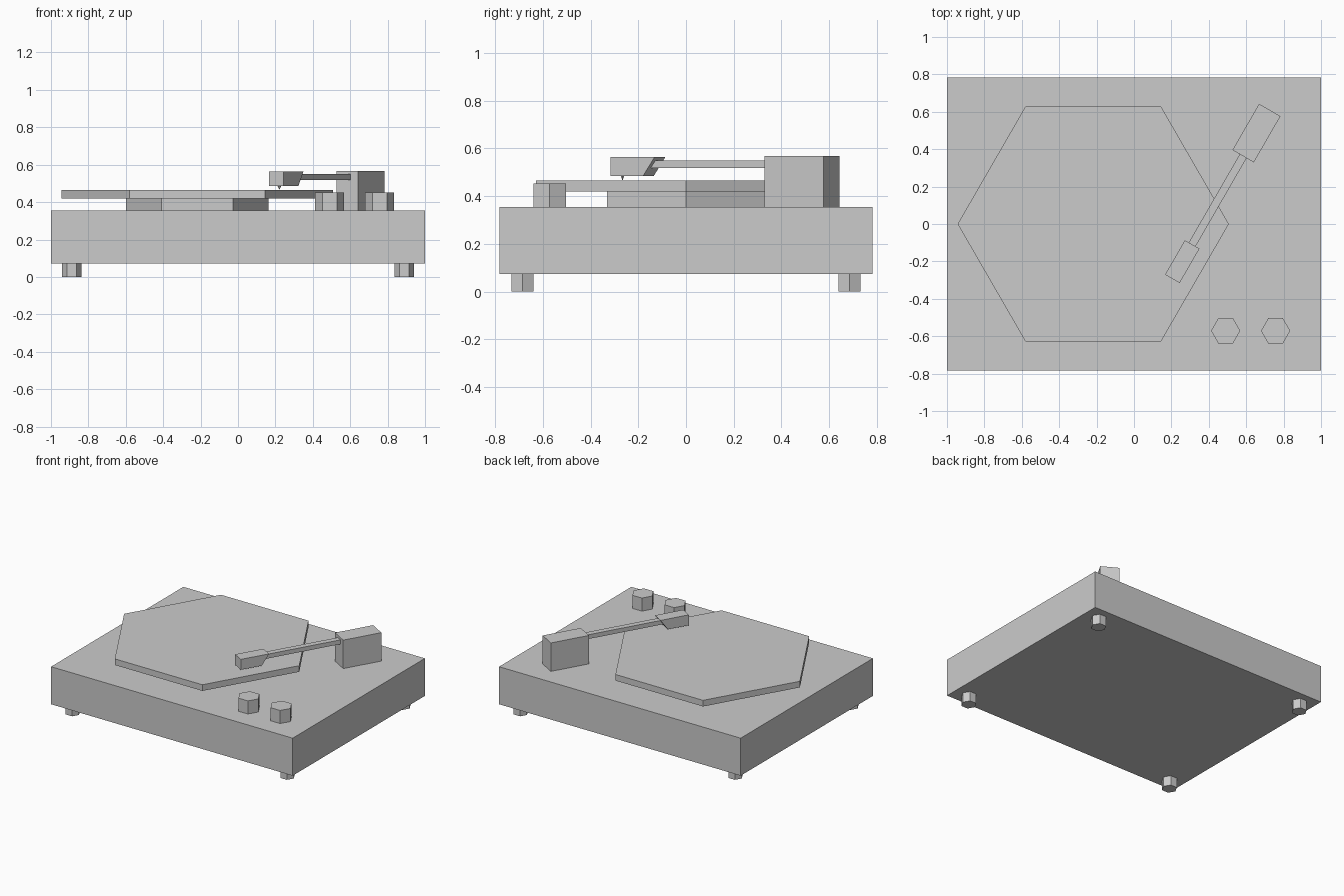
import bpy, bmesh
from math import radians
from mathutils import Matrix, Vector

if "Cube" in bpy.data.objects:
    bpy.data.objects.remove(bpy.data.objects["Cube"])

# Tonearm local frame: +x runs along the arm from stylus to pivot
ARM = Matrix.Translation((0.205, -0.293, 0)) @ Matrix.Rotation(radians(60), 4, 'Z')


def finish(name, bm, matrix=Matrix.Identity(4)):
    bmesh.ops.transform(bm, matrix=matrix, verts=bm.verts)
    bmesh.ops.recalc_face_normals(bm, faces=bm.faces)
    mesh = bpy.data.meshes.new(name)
    bm.to_mesh(mesh)
    bm.free()
    obj = bpy.data.objects.new(name, mesh)
    bpy.context.collection.objects.link(obj)
    return obj


def box(name, lo, hi, matrix=Matrix.Identity(4)):
    bm = bmesh.new()
    bmesh.ops.create_cube(bm, size=1)
    lo, hi = Vector(lo), Vector(hi)
    size = Matrix.Diagonal((*(hi - lo), 1))
    return finish(name, bm, matrix @ Matrix.Translation((lo + hi) / 2) @ size)


def hex_prism(name, x, y, r, z0, z1, r_bottom=None):
    bm = bmesh.new()
    bmesh.ops.create_cone(bm, cap_ends=True, segments=6, depth=z1 - z0,
                          radius1=r if r_bottom is None else r_bottom, radius2=r)
    # put a corner on the x axis
    place = Matrix.Translation((x, y, (z0 + z1) / 2)) @ Matrix.Rotation(radians(90), 4, 'Z')
    return finish(name, bm, place)


# Plinth and feet
box("plinth", (-1, -0.782, 0.073), (1, 0.782, 0.354))
for side, sx in (("left", -1), ("right", 1)):
    for end, sy in (("front", -1), ("back", 1)):
        hex_prism(f"{end}_{side}_foot", sx * 0.889, sy * 0.685, 0.053, 0, 0.073)

# Platter on its hub
hex_prism("platter_hub", -0.218, 0, 0.382, 0.354, 0.42)
hex_prism("platter", -0.218, 0, 0.725, 0.42, 0.466)

# Control knobs
for side, x in (("left", 0.49), ("right", 0.757)):
    hex_prism(f"{side}_knob", x, -0.571, 0.078, 0.354, 0.452)

# Tonearm pivot block and arm
box("tonearm_pivot", (0.757, -0.066, 0.354), (1.042, 0.066, 0.567), ARM)
box("tonearm", (0.18, -0.021, 0.518), (0.78, 0.021, 0.55), ARM)

# Headshell: side profile with slanted back, extruded across its width
bm = bmesh.new()
profile = [(0, 0.485), (0.157, 0.485), (0.212, 0.563), (0, 0.563)]
face = bm.faces.new([bm.verts.new((x, -0.045, z)) for x, z in profile])
ext = bmesh.ops.extrude_face_region(bm, geom=[face])
bmesh.ops.translate(bm, vec=(0, 0.09, 0),
                    verts=[v for v in ext["geom"] if isinstance(v, bmesh.types.BMVert)])
finish("headshell", bm, ARM)

# Stylus tip
hex_prism("stylus", 0.221, -0.266, 0.01, 0.467, 0.487, r_bottom=0.001)
